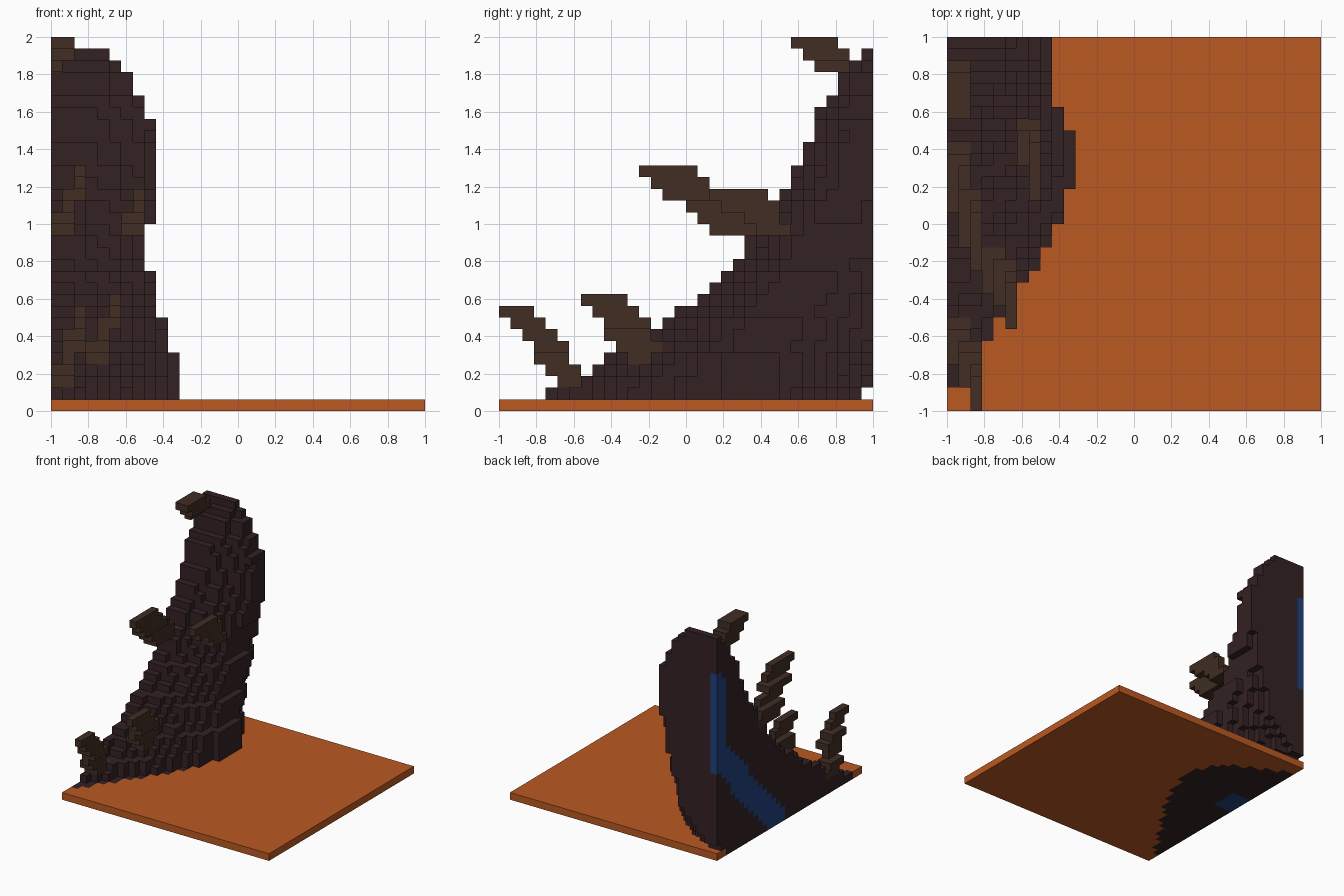
import bpy
from mathutils import Vector

N = 32
S = 2 / N

if "Cube" in bpy.data.objects:
    bpy.data.objects.remove(bpy.data.objects["Cube"], do_unlink=True)


def material(name, rgb):
    mat = bpy.data.materials.new(name)
    mat.use_nodes = True
    color = (*rgb, 1)
    mat.diffuse_color = color
    bsdf = next(n for n in mat.node_tree.nodes if n.type == "BSDF_PRINCIPLED")
    bsdf.inputs["Base Color"].default_value = color
    bsdf.inputs["Roughness"].default_value = 0.9
    return mat


def steps(*runs):
    """Expand (value, count) runs into one value per layer."""
    return [value for value, count in runs for _ in range(count)]


# Spire: per-layer front edge, widest width and width at the flat back
front = [2, 4, 5, 8, 9, 11, 13, 14, 15, 17, 18, 19, 20] + steps(
    (21, 2), (22, 1), (23, 2), (24, 1), (25, 2), (26, 2),
    (27, 3), (28, 1), (29, 2), (30, 1), (31, 1))
width = steps((11, 5), (10, 3), (9, 4), (8, 4), (9, 9), (8, 2), (7, 2), (6, 1), (5, 1))
back = [-4, -1, 1, 2, 3, 4, 5, 5] + steps((6, 2), (7, 3), (8, 8)) + width[21:]

body = set()
for k, (y0, w, b) in enumerate(zip(front, width, back)):
    centre = min(N, 21.5 + 0.65 * max(0, k - 4))
    power = 1.4 + 0.075 * k
    for j in range(y0, N):
        if j + 1 <= centre:
            t = (centre - j - 1) / (centre - y0)
            reach = max(1, int(w * (1 - t ** power) + 0.5))
        else:
            t = (j + 0.5 - centre) / max(1, N - centre)
            reach = int(w - (w - b) * max(0, t) ** 2 + 0.5)
        body.update((i, j, k) for i in range(reach))


# Thorns: boxes blended layer by layer from root to tip (x0, x1, y0, y1)
def thorn(first, last, root, tip):
    cells = set()
    for k in range(first, last + 1):
        f = (k - first) / (last - first)
        x0, x1, y0, y1 = (int(a + (c - a) * f + 0.5) for a, c in zip(root, tip))
        cells.update((i, j, k) for i in range(x0, x1) for j in range(y0, y1))
    return cells


thorns = {
    "low_front_thorn": thorn(2, 8, (0, 2, 5, 8), (2, 3, 0, 3)),
    "low_side_thorn": thorn(4, 9, (3, 5, 11, 15), (5, 6, 7, 11)),
    "middle_front_thorn": thorn(15, 20, (0, 2, 18, 23), (2, 3, 12, 17)),
    "middle_side_thorn": thorn(15, 18, (6, 8, 22, 25), (7, 8, 18, 23)),
    "top_thorn": thorn(29, 31, (0, 1, 27, 30), (0, 2, 25, 29)),
}
for cells in thorns.values():
    body -= cells

# Inner vein: cells close to a bent path on the cut side
path = [Vector(p) for p in ((32, 24), (32, 15), (29, 12), (25, 7), (19, 1))]


def near_path(j, k):
    p = Vector((j + 0.5, k + 0.5))
    for a, b in zip(path, path[1:]):
        f = max(0, min(1, (p - a).dot(b - a) / (b - a).length_squared))
        if (p - a.lerp(b, f)).length < 1.9:
            return True
    return False


vein = {c for c in body if (c[0] == 0 or (c[2] == 0 and c[0] < 3)) and near_path(c[1], c[2])}
body -= vein

# Ground slab fills the bottom layer around the spire
ground = {(i, j, 0) for i in range(N) for j in range(N)} - body - vein

solid = body.union(vein, ground, *thorns.values())


def build(name, cells, mat):
    """Make a mesh from the outer faces of the cells."""
    verts, faces = {}, []
    for cell in sorted(cells):
        for axis in range(3):
            for side in (0, 1):
                beside = list(cell)
                beside[axis] += 2 * side - 1
                if tuple(beside) in solid:
                    continue
                u, v = (axis + 1) % 3, (axis + 2) % 3
                ring = []
                for du, dv in ((0, 0), (1, 0), (1, 1), (0, 1)):
                    p = list(cell)
                    p[axis] += side
                    p[u] += du
                    p[v] += dv
                    ring.append(verts.setdefault(tuple(p), len(verts)))
                faces.append(ring if side else ring[::-1])
    mesh = bpy.data.meshes.new(name)
    mesh.from_pydata([(x * S - 1, y * S - 1, z * S) for x, y, z in verts], [], faces)
    mesh.materials.append(mat)
    obj = bpy.data.objects.new(name, mesh)
    bpy.context.collection.objects.link(obj)


bark = material("dark_bark", (0.033, 0.0155, 0.017))
brown = material("thorn_brown", (0.052, 0.027, 0.017))
orange = material("orange_ground", (0.491, 0.1, 0.016))
blue = material("vein_blue", (0.0145, 0.055, 0.21))

build("ground_slab", ground, orange)
build("spire", body, bark)
build("inner_vein", vein, blue)
for name, cells in thorns.items():
    build(name, cells, brown)
